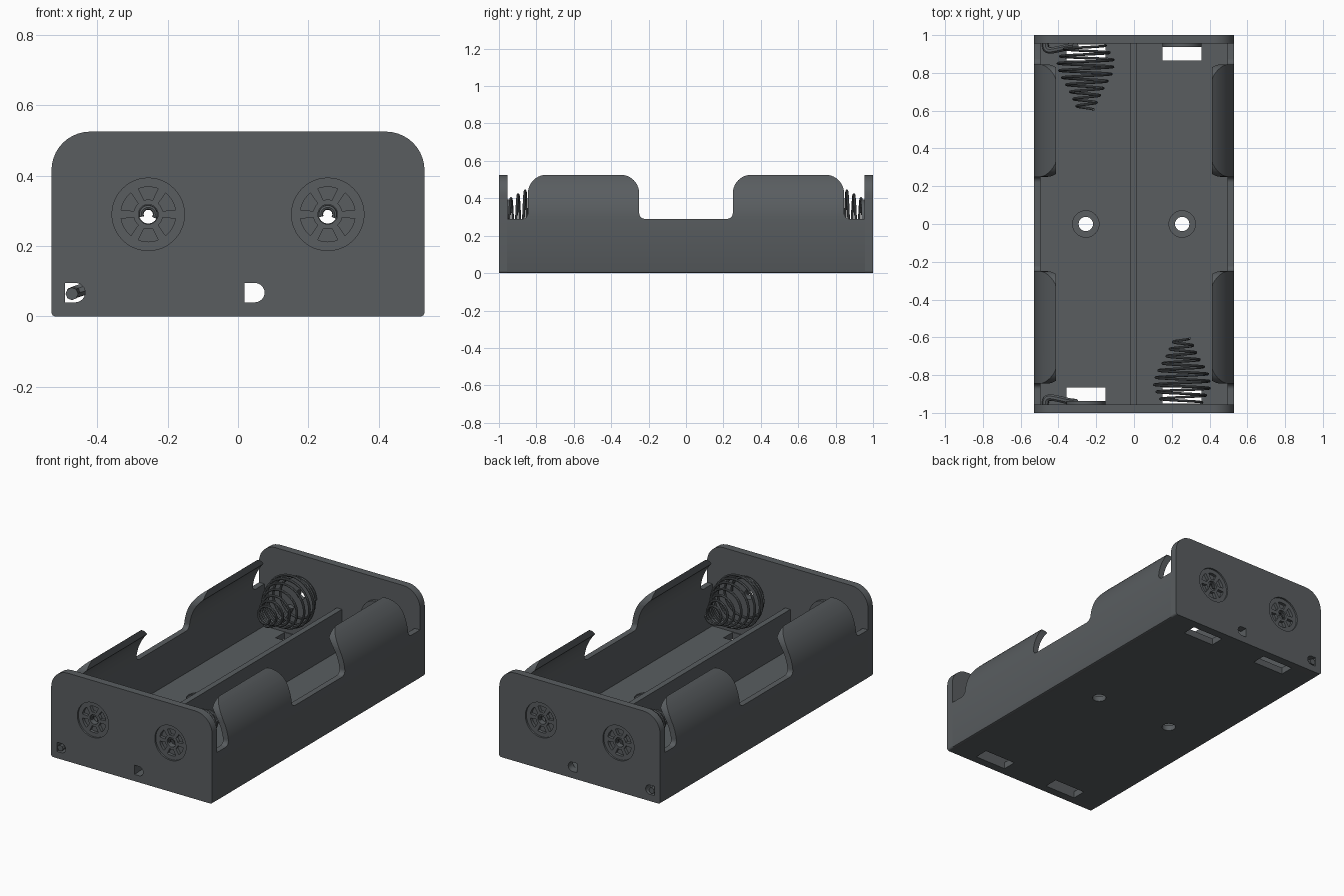
import bpy, bmesh, math
from mathutils import Vector

if "Cube" in bpy.data.objects:
    bpy.data.objects.remove(bpy.data.objects["Cube"], do_unlink=True)

grey = bpy.data.materials.new("dark grey plastic")
grey.use_nodes = True
COLOUR = (0.10, 0.11, 0.117, 1)
grey.diffuse_color = COLOUR
grey.node_tree.nodes["Principled BSDF"].inputs["Base Color"].default_value = COLOUR

CELL_X, CELL_Z = 0.255, 0.29      # axis of each battery bay
TOP, WALL, FLOOR = 0.525, 0.045, 0.04


def arc(cx, cy, r, a0, a1, n=16):
    return [(cx + r * math.cos(math.radians(a0 + (a1 - a0) * i / n)),
             cy + r * math.sin(math.radians(a0 + (a1 - a0) * i / n))) for i in range(n + 1)]


def circle(cx, cy, r, n=48):
    return arc(cx, cy, r, 0, 360, n)[:-1]


def rect(u0, u1, v0, v1):
    return [(u0, v0), (u1, v0), (u1, v1), (u0, v1)]


def rounded(corners, n=10):
    """Outline from (u, v, radius) right-angled corners."""
    pts = []
    for i, (u, v, r) in enumerate(corners):
        c = Vector((u, v))
        if r == 0:
            pts.append((u, v))
            continue
        a = (Vector(corners[i - 1][:2]) - c).normalized()
        b = (Vector(corners[(i + 1) % len(corners)][:2]) - c).normalized()
        for k in range(n + 1):
            t = math.pi / 2 * k / n
            pts.append(tuple(c + (a * (1 - math.sin(t)) + b * (1 - math.cos(t))) * r))
    return pts


def place(axis, u, v, a):
    return {"x": (a, u, v), "y": (u, a, v), "z": (u, v, a)}[axis]


def prisms(name, axis, outlines, a0, a1, bevel=0.0):
    """One object made of outlines extruded along an axis."""
    bm = bmesh.new()
    for pts in outlines:
        low = [bm.verts.new(place(axis, u, v, a0)) for u, v in pts]
        high = [bm.verts.new(place(axis, u, v, a1)) for u, v in pts]
        caps = [bm.faces.new(low), bm.faces.new(high)]
        for i in range(len(pts)):
            j = (i + 1) % len(pts)
            bm.faces.new((low[i], low[j], high[j], high[i]))
        if bevel:
            rim = [e for f in caps for e in f.edges]
            bmesh.ops.bevel(bm, geom=rim, offset=bevel, segments=2, affect="EDGES", profile=0.5)
    bmesh.ops.recalc_face_normals(bm, faces=bm.faces)
    me = bpy.data.meshes.new(name)
    bm.to_mesh(me)
    bm.free()
    me.materials.append(grey)
    ob = bpy.data.objects.new(name, me)
    bpy.context.collection.objects.link(ob)
    return ob


def activate(ob):
    bpy.ops.object.select_all(action="DESELECT")
    ob.select_set(True)
    bpy.context.view_layer.objects.active = ob


def boolean(ob, cutter, operation="DIFFERENCE"):
    activate(ob)
    mod = ob.modifiers.new("cut", "BOOLEAN")
    mod.operation, mod.object, mod.solver = operation, cutter, "EXACT"
    bpy.ops.object.modifier_apply(modifier=mod.name)
    bpy.data.objects.remove(cutter, do_unlink=True)


def smooth(ob):
    activate(ob)
    bpy.ops.object.shade_smooth_by_angle(angle=math.radians(32))


def tube(name, points, radius, kind="POLY"):
    """Round wire along a path, turned into a mesh."""
    cu = bpy.data.curves.new(name, "CURVE")
    cu.dimensions, cu.bevel_depth, cu.bevel_resolution = "3D", radius, 2
    cu.use_fill_caps = True
    sp = cu.splines.new(kind)
    sp.points.add(len(points) - 1)
    for p, co in zip(sp.points, points):
        p.co = (*co, 1)
    if kind == "NURBS":
        sp.order_u, sp.use_endpoint_u = 3, True
    cu.materials.append(grey)
    ob = bpy.data.objects.new(name, cu)
    bpy.context.collection.objects.link(ob)
    activate(ob)
    bpy.ops.object.convert(target="MESH")
    smooth(bpy.context.view_layer.objects.active)


# Floor with contact slots and counterbored screw holes
floor = prisms("floor", "z", [rect(-0.495, 0.495, -0.955, 0.955)], 0, FLOOR)
slots = [rect(x - 0.103, x + 0.103, min(s * 0.865, s * 0.95), max(s * 0.865, s * 0.95))
         for x in (-CELL_X, CELL_X) for s in (-1, 1)]
boolean(floor, prisms("slots", "z", slots, -0.1, 0.1))
boolean(floor, prisms("bores", "z", [circle(x, 0, 0.07) for x in (-CELL_X, CELL_X)], FLOOR - 0.008, 0.1))
boolean(floor, prisms("holes", "z", [circle(x, 0, 0.038) for x in (-CELL_X, CELL_X)], -0.1, 0.1))
smooth(floor)

# Divider between the two bays
prisms("divider", "y", [rect(-0.018, 0.016, FLOOR - 0.01, 0.275)], -0.957, 0.957)

# Side walls whose upper tabs curl in over the batteries
R, T = 0.2925, 0.035
cx = 0.53 - R
half = [(0.97, CELL_Z, 0), (0.845, CELL_Z, 0.03), (0.845, 0.526, 0.1),
        (0.25, 0.526, 0.1), (0.25, CELL_Z, 0.03)]
outline = [(-0.97, -0.05, 0), (0.97, -0.05, 0)] + half + [(-y, z, r) for y, z, r in reversed(half)]
for side, label in ((1, "left"), (-1, "right")):
    section = ([(0.495, 0), (0.52, 0), (0.527, 0.003), (0.53, 0.01)]
               + arc(cx, CELL_Z, R, 0, 53, 20) + arc(cx, CELL_Z, R - T, 47, 0, 20))
    wall = prisms(label + "_side_wall", "y", [[(side * x, z) for x, z in section]], -0.956, 0.956)
    boolean(wall, prisms("silhouette", "x", [rounded(outline)], side * 0.3, side * 0.7), "INTERSECT")
    smooth(wall)


# End walls with wheel-shaped recesses, hub holes and wire holes
def window(x, a):
    return arc(x, CELL_Z, 0.078, a - 21, a + 21, 8) + arc(x, CELL_Z, 0.042, a + 17, a - 17, 6)


def wire_hole(x):
    return [(x, 0.04)] + arc(x + 0.03, 0.0675, 0.0275, -90, 90, 12) + [(x, 0.095)]


for s, label in ((-1, "front"), (1, "back")):
    shape = rounded([(-0.53, 0, 0.012), (0.53, 0, 0.012), (0.53, TOP, 0.11), (-0.53, TOP, 0.11)])
    wall = prisms(label + "_end_wall", "y", [shape], s * (1 - WALL), s, 0.006)
    bays = (-CELL_X, CELL_X)
    boolean(wall, prisms("recess", "y", [circle(x, CELL_Z, 0.103) for x in bays], s * 0.99, s * 1.1))
    boolean(wall, prisms("windows", "y", [window(x, 90 + 60 * k) for x in bays for k in range(6)],
                         s * 0.972, s * 1.1))
    boolean(wall, prisms("through", "y", [circle(x, CELL_Z, 0.028, 32) for x in bays]
                         + [wire_hole(-0.492), wire_hole(0.018)], s * 0.9, s * 1.1))
    smooth(wall)

    # Conical spring on one side, flat contact plate on the other
    sx = s * -CELL_X
    profile = [(0, 0.105), (0.25, 0.15), (0.45, 0.135), (0.7, 0.085), (1, 0.04)]

    def spring_radius(t):
        for (t0, r0), (t1, r1) in zip(profile, profile[1:]):
            if t <= t1:
                return r0 + (r1 - r0) * (t - t0) / (t1 - t0)
        return profile[-1][1]

    turns, steps = 9, 28
    coil = []
    for i in range(turns * steps + 1):
        t = i / (turns * steps)
        a, r = 2 * math.pi * turns * t, spring_radius(t)
        coil.append((sx + r * math.cos(a), s * (0.945 - 0.34 * t), CELL_Z + r * math.sin(a)))
    tube(label + "_spring", coil, 0.007)

    plate = prisms(label + "_contact_plate", "y", [circle(-sx, CELL_Z, 0.103)], s * 0.957, s * 0.938, 0.004)
    boolean(plate, prisms("eyelet", "y", [circle(-sx, CELL_Z, 0.026, 32)], s * 0.9, s * 1.0))
    smooth(plate)

    # Small wire hooks inside the hubs
    for x, name in ((-CELL_X, "right"), (CELL_X, "left")):
        hook = [(u, s * 0.978, v) for u, v in arc(x, CELL_Z, 0.02, -30, 200, 16)]
        tube(f"{label}_{name}_hook", hook, 0.007)

    # Lead wire from the corner hole to its contact
    lead = [(-0.472, s * 0.998, 0.064), (-0.472, s * 0.95, 0.066), (-0.46, s * 0.915, 0.07),
            (-0.40, s * 0.925, 0.09), (-0.34, s * 0.94, 0.14), (-0.31, s * 0.943, 0.21)]
    tube(label + "_lead_wire", lead, 0.018, "NURBS")
